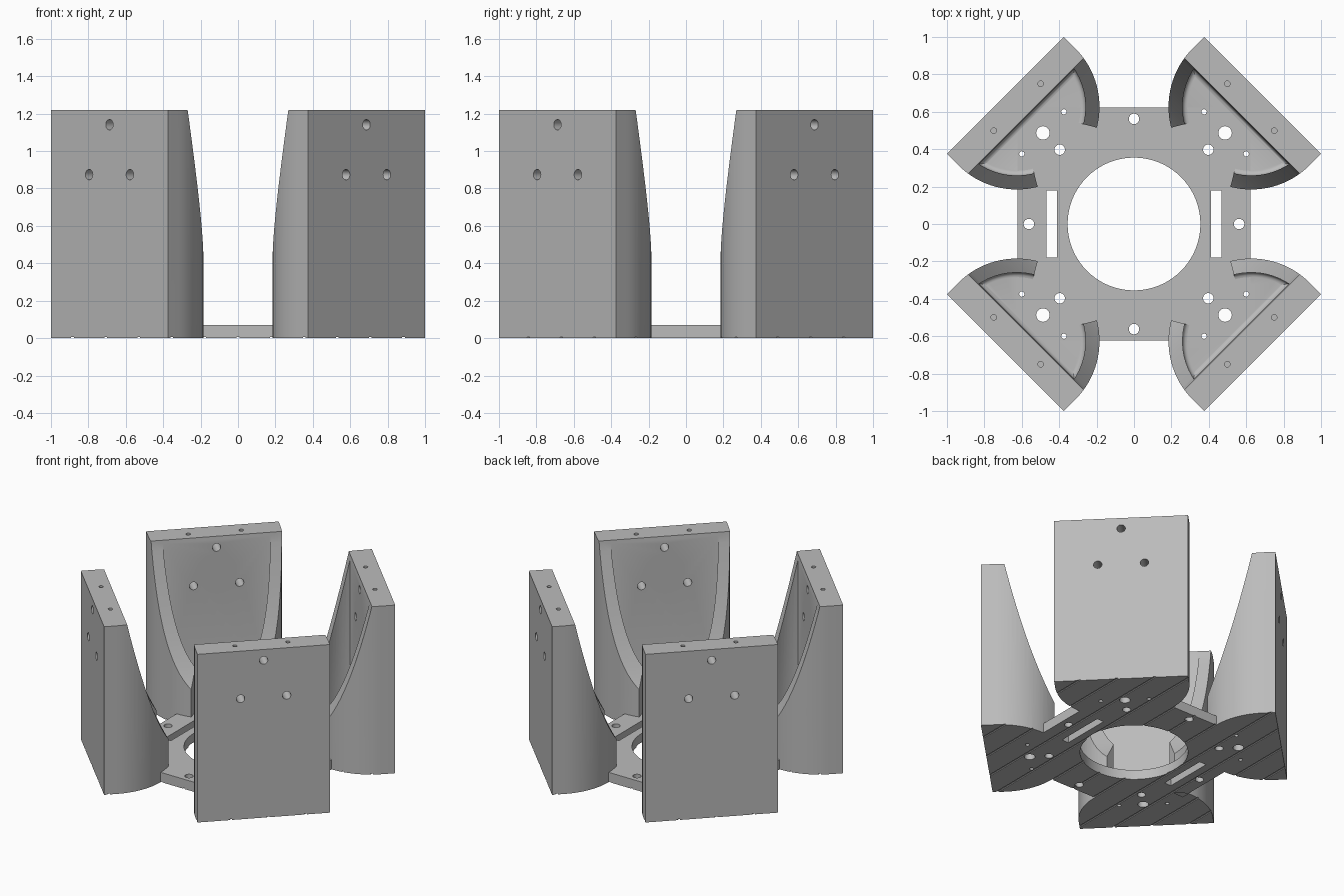
import bpy, bmesh
from math import sin, cos, pi, radians, sqrt
from mathutils import Matrix

cube = bpy.data.objects.get("Cube")
if cube:
    bpy.data.objects.remove(cube, do_unlink=True)

grey = bpy.data.materials.new("plain grey")
grey.use_nodes = True
grey.diffuse_color = (0.5, 0.5, 0.5, 1)
grey.node_tree.nodes["Principled BSDF"].inputs["Base Color"].default_value = (0.5, 0.5, 0.5, 1)

HEIGHT, PLATE_TOP, PLATE_HALF = 1.22, 0.07, 0.622
OUTER, HALF_W, ARC_U = 0.972, 0.442, 0.886     # pillar face, half width, arc centre
POCKET_R, POCKET_U, RAMP_U = 0.367, 0.812, 0.817
END_ANGLE = radians(30.4)                      # where the curved side walls stop

# Axis maps: profile in x-z swept along y, and profile in y-z swept along x
SWEEP_Y = Matrix(((1, 0, 0, 0), (0, 0, 1, 0), (0, 1, 0, 0), (0, 0, 0, 1)))
SWEEP_X = Matrix(((0, 0, 1, 0), (1, 0, 0, 0), (0, 1, 0, 0), (0, 0, 0, 1)))


def arc(cx, cy, r, a0, a1, n):
    return [(cx + r * cos(a0 + (a1 - a0) * i / n), cy + r * sin(a0 + (a1 - a0) * i / n))
            for i in range(n + 1)]


def circle(cx, cy, r, n=24):
    return arc(cx, cy, r, 0, 2 * pi, n)[:-1]


def rect(x0, x1, y0, y1):
    return [(x0, y0), (x1, y0), (x1, y1), (x0, y1)]


def prism(name, outlines, lo, hi, matrix=Matrix(), fillet=0):
    """One object made of extruded outlines; fillet rounds the lower rim."""
    bm = bmesh.new()
    for pts in outlines:
        low = [bm.verts.new((x, y, lo)) for x, y in pts]
        high = [bm.verts.new((x, y, hi)) for x, y in pts]
        bm.faces.new(low)
        bm.faces.new(high)
        for i in range(len(pts)):
            j = (i + 1) % len(pts)
            bm.faces.new((low[i], low[j], high[j], high[i]))
    bmesh.ops.recalc_face_normals(bm, faces=bm.faces)
    if fillet:
        rim = [e for e in bm.edges if all(v.co.z < lo + 1e-4 for v in e.verts)]
        bmesh.ops.bevel(bm, geom=rim, offset=fillet, segments=4, profile=0.5, affect='EDGES')
    bm.transform(matrix)
    bmesh.ops.recalc_face_normals(bm, faces=bm.faces)
    mesh = bpy.data.meshes.new(name)
    bm.to_mesh(mesh)
    bm.free()
    mesh.materials.append(grey)
    obj = bpy.data.objects.new(name, mesh)
    bpy.context.collection.objects.link(obj)
    return obj


def combine(target, tool, operation='DIFFERENCE'):
    mod = target.modifiers.new("combine", 'BOOLEAN')
    mod.operation, mod.solver, mod.object = operation, 'EXACT', tool
    bpy.context.view_layer.objects.active = target
    bpy.ops.object.modifier_apply(modifier=mod.name)
    bpy.data.objects.remove(tool, do_unlink=True)


# Pillar: flat outer face with a half-round inner side
pillar = prism("pillar", [[(OUTER, -HALF_W), (OUTER, HALF_W)]
                          + arc(ARC_U, 0, HALF_W, pi / 2, 3 * pi / 2, 48)], 0, HEIGHT)

# Rounded pocket behind the outer wall
a = pi - math_a if (math_a := None) else pi / 2 + (ARC_U - POCKET_U) / POCKET_R
half = sqrt(POCKET_R ** 2 - (ARC_U - POCKET_U) ** 2)
a = pi - (pi / 2 - (ARC_U - POCKET_U) / POCKET_R)
inner = arc(ARC_U, 0, POCKET_R, a, 2 * pi - a, 40)
inner[0], inner[-1] = (POCKET_U, half), (POCKET_U, -half)
combine(pillar, prism("pocket", [inner], PLATE_TOP, 1.4, fillet=0.025))

# Opening towards the middle, with radial ends
near, far = 0.25, 0.6
wedge = [(ARC_U - r * cos(END_ANGLE), s * r * sin(END_ANGLE))
         for r, s in ((near, 1), (far, 1), (far, -1), (near, -1))]
combine(pillar, prism("opening", [wedge], PLATE_TOP, 1.4))

# Concave slope along the top of the side walls
slope = []
for i in range(25):
    u = RAMP_U - i * (RAMP_U - 0.42) / 24
    t = u - 0.505
    slope.append((u, 0.27 + 1.7 * t + 4.3 * t * t))
slope += [(0.42, 1.4), (RAMP_U, 1.4)]
combine(pillar, prism("slope", [slope], -0.6, 0.6, SWEEP_Y))

# Large bore with three bolt holes, and two screw holes in the top
bore_z = 0.963
bolts = [circle(0.178 * cos(k), bore_z + 0.178 * sin(k), 0.028)
         for k in (pi / 2 + i * 2 * pi / 3 for i in range(3))]
combine(pillar, prism("bores", [circle(0, bore_z, 0.133, 48)] + bolts, 0.7, 1.1, SWEEP_X))
combine(pillar, prism("screws", [circle(0.883, s * 0.177, 0.015, 16) for s in (1, -1)], 1.07, 1.3))

# Base plate joined with the four pillars
frame = prism("bracket_frame", [rect(-PLATE_HALF, PLATE_HALF, -PLATE_HALF, PLATE_HALF)], 0, PLATE_TOP)
for i in range(4):
    copy = bpy.data.objects.new("pillar_copy", pillar.data.copy())
    bpy.context.collection.objects.link(copy)
    copy.data.transform(Matrix.Rotation(pi / 4 + i * pi / 2, 4, 'Z'))
    combine(frame, copy, 'UNION')
bpy.data.objects.remove(pillar, do_unlink=True)

# Plate openings: centre, slots and mounting holes
holes = [circle(0, 0, 0.355, 72)]
for s in (1, -1):
    holes += [rect(s * 0.44 - 0.027, s * 0.44 + 0.027, -0.18, 0.18),
              circle(0, s * 0.562, 0.028), circle(s * 0.562, 0, 0.028)]
    for q in (1, -1):
        holes += [circle(s * 0.397, q * 0.397, 0.028), circle(s * 0.487, q * 0.487, 0.036),
                  circle(s * 0.375, q * 0.6, 0.014, 16), circle(s * 0.6, q * 0.375, 0.014, 16)]
combine(frame, prism("plate_holes", holes, -0.1, 0.15))

# Fine parallel grooves on the underside
grooves = [rect(k * 0.177 - 0.007, k * 0.177 + 0.007, -1.1, 1.1) for k in range(-5, 6)]
combine(frame, prism("grooves", grooves, -0.05, 0.006))

# Smooth the curved walls, keep the edges crisp
bpy.ops.object.select_all(action='DESELECT')
frame.select_set(True)
bpy.context.view_layer.objects.active = frame
bpy.ops.object.shade_smooth_by_angle(angle=radians(30))
